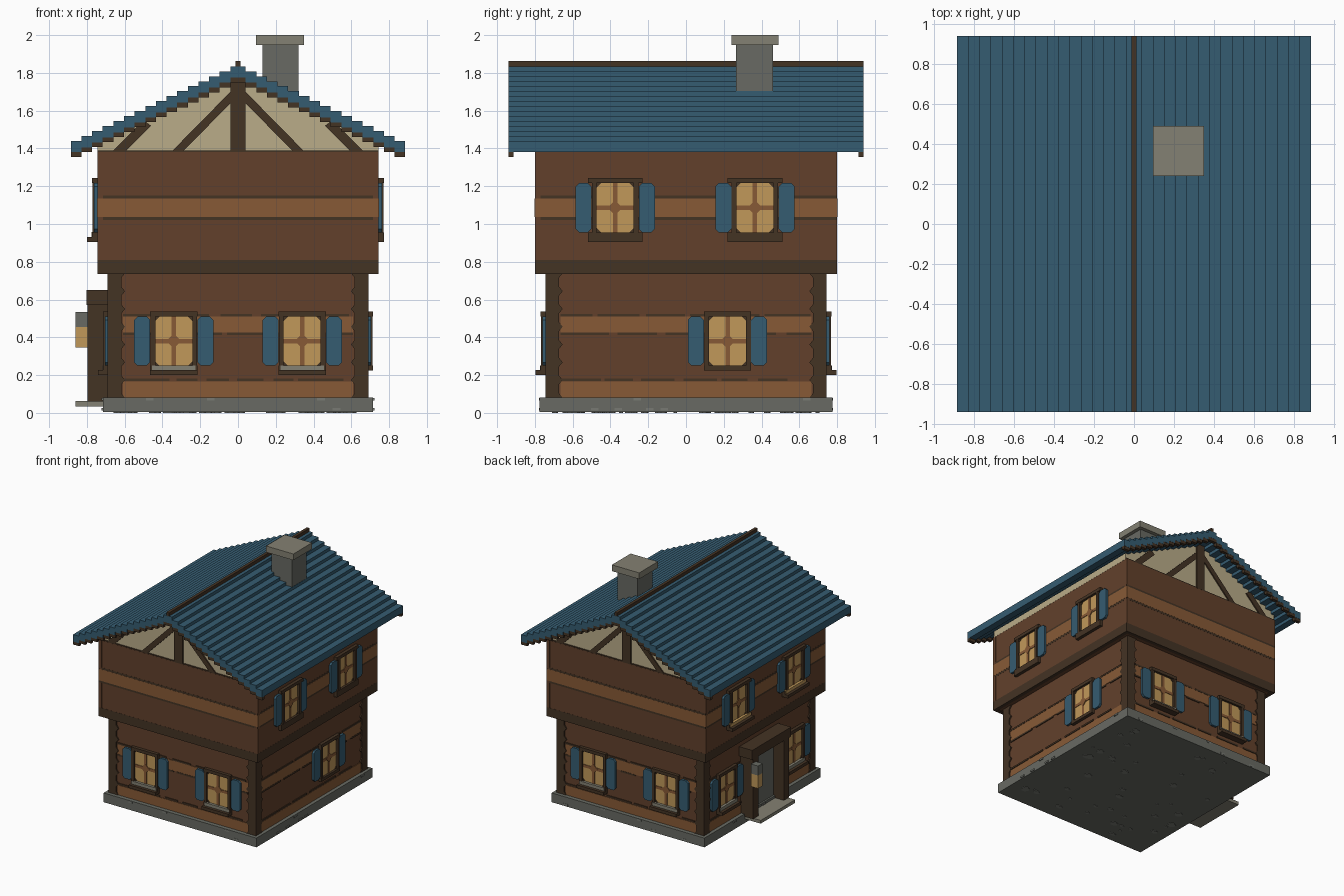
import bpy, bmesh, math, random
from mathutils import Matrix

if "Cube" in bpy.data.objects:
    bpy.data.objects.remove(bpy.data.objects["Cube"])
random.seed(4)


def material(name, *rgb):
    lin = [((c / 255 + 0.055) / 1.055) ** 2.4 for c in rgb] + [1]
    m = bpy.data.materials.new(name)
    m.use_nodes = True
    m.diffuse_color = lin
    m.node_tree.nodes["Principled BSDF"].inputs["Base Color"].default_value = lin
    return m


BROWN = material("brown timber", 98, 64, 43)
TAN = material("light timber", 135, 90, 54)
DARK = material("dark timber", 68, 51, 36)
BLUE = material("blue paint", 53, 92, 113)
CREAM = material("cream plaster", 186, 172, 137)
GLASS = material("warm glass", 193, 153, 90)
STONE = material("grey stone", 104, 106, 99)
PALE = material("pale stone", 132, 129, 115)
FLECK = material("stone fleck", 120, 122, 115)

FRONT, LEFT, BACK, RIGHT = range(4)  # quarter turns; LEFT is +x


def prism(name, mat, pts, d0, d1, side=FRONT):
    """Extrude a (u, z) outline along the outward direction of a side."""
    bm = bmesh.new()
    near = bm.faces.new([bm.verts.new((u, -d0, z)) for u, z in pts])
    ext = bmesh.ops.extrude_face_region(bm, geom=[near])["geom"]
    verts = [g for g in ext if isinstance(g, bmesh.types.BMVert)]
    bmesh.ops.translate(bm, verts=verts, vec=(0, d0 - d1, 0))
    bmesh.ops.recalc_face_normals(bm, faces=bm.faces)
    bm.transform(Matrix.Rotation(side * math.pi / 2, 4, "Z"))
    me = bpy.data.meshes.new(name)
    bm.to_mesh(me)
    bm.free()
    me.materials.append(mat)
    ob = bpy.data.objects.new(name, me)
    bpy.context.collection.objects.link(ob)
    return ob


def box(name, mat, u0, u1, d0, d1, z0, z1, side=FRONT):
    return prism(name, mat, [(u0, z0), (u1, z0), (u1, z1), (u0, z1)], d0, d1, side)


def window(side, d, u, z, upper=False, sill=False):
    """Framed window with cross bars and shutters; z is the glass bottom."""
    top = z + 0.26
    wide = 0.145 if upper else 0.125
    base = z - (0.05 if upper else 0.025)
    mid = (z + top) / 2
    box("window_glass", GLASS, u - .1, u + .1, d, d + .008, z, top, side)
    box("window_bar", TAN, u - .012, u + .012, d, d + .012, z, top, side)
    box("window_crossbar", TAN, u - .1, u + .1, d, d + .012, mid - .012, mid + .012, side)
    diamond = [(u - .04, mid), (u, mid - .04), (u + .04, mid), (u, mid + .04)]
    prism("window_boss", TAN, diamond, d, d + .014, side)
    for s in (-1, 1):
        a, b = sorted((u + s * .098, u + s * .123))
        box("window_jamb", DARK, a, b, d, d + .025, base, top, side)
        a, b = sorted((u + s * .125, u + s * .21))
        c = .018
        lo, hi = z, top
        pts = [(a + c, lo), (b - c, lo), (b, lo + c), (b, hi - c),
               (b - c, hi), (a + c, hi), (a, hi - c), (a, lo + c)]
        prism("shutter", BLUE, pts, d, d + .018, side)
        # rounded corners of the glass
        for zz, k in ((z, 1), (top, -1)):
            corner = [(u + s * .1, zz), (u + s * .075, zz), (u + s * .1, zz + k * .025)]
            prism("window_corner", DARK, corner, d, d + .012, side)
    box("window_lintel", DARK, u - wide, u + wide, d, d + .027, top, top + .027, side)
    box("window_footer", DARK, u - wide, u + wide, d, d + .027, base, z, side)
    if sill:
        lo = base - (0 if upper else .025)
        box("window_sill", DARK, u - wide, u + wide, d, d + .055, lo, lo + .026, side)
        box("sill_planting", GLASS if upper else PALE, u - wide + .01, u + wide - .01,
            d, d + .03, lo + .026, lo + .052, side)


# Stone base with flecks
box("base", STONE, -.715, .715, -.775, .775, .004, .082)
for i in range(45):
    x, y, r = random.uniform(-.65, .65), random.uniform(-.7, .7), random.uniform(.012, .035)
    bpy.ops.mesh.primitive_cylinder_add(vertices=7, radius=r, depth=.005, location=(x, y, .0025))
    fleck = bpy.context.object
    fleck.name = "base_fleck"
    fleck.scale.y = random.uniform(.5, 1)
    fleck.data.materials.append(FLECK)

# Storeys
box("lower_walls", BROWN, -.68, .68, -.735, .735, .08, .74)
box("upper_walls", BROWN, -.74, .74, -.795, .795, .74, 1.38)

for side in range(4):
    along_x = side in (FRONT, BACK)
    half, d = (.69, .745) if along_x else (.745, .69)
    inner = half - .08
    for i in range(6):
        x, z = random.uniform(-half, half), random.choice((.012, .065))
        box("side_fleck", FLECK, x - .02, x + .02, d + .02, d + .032, z, z + .014, side)
    # Lower storey bands and broken dark seams
    for z0, z1 in ((.082, .165), (.425, .51)):
        box("lower_band", TAN, -inner, inner, d - .02, d - .005, z0, z1, side)
    for z in (.168, .412, .51):
        u = -inner
        while u < inner - .1:
            w = random.uniform(.1, .26)
            box("log_seam", DARK, u, min(u + w, inner), d - .02, d - .003, z, z + .014, side)
            u += w + random.uniform(.02, .06)
    # Corner posts with scalloped log ends
    for s in (-1, 1):
        pts = [(s * half, .74), (s * half, .08)]
        for i in range(7):
            z = .08 + i * .094
            pts += [(s * (inner - .012), z), (s * (inner + .008), z + .025),
                    (s * (inner + .008), z + .07)]
        pts.append((s * (inner - .012), .74))
        prism("corner_post", DARK, pts, d - .02, d, side)
    # Upper storey bands
    h, e = half + .055, d + .055
    box("floor_beam", DARK, -h, h, e - .03, e, .735, .81, side)
    box("upper_panel", BROWN, -h, h, e - .03, e - .001, .81, 1.38, side)
    box("upper_band_edge", DARK, -h, h, e - .03, e, 1.022, 1.152, side)
    box("upper_band", TAN, -h, h, e - .03, e + .001, 1.038, 1.136, side)

# Windows
for u in (-.34, .34):
    window(FRONT, .742, u, .25, sill=True)
    window(BACK, .742, u, .25, sill=True)
for u in (-.375, .365):
    window(LEFT, .745, u, .956, upper=True)
    window(RIGHT, .745, u, .956, upper=True, sill=True)
window(LEFT, .687, .22, .25)
for u in (-.45, .45):
    window(RIGHT, .687, u, .25, sill=True)

# Porch, door and lantern
box("door", STONE, -.19, .19, .68, .7, .08, .575, RIGHT)
for s in (-1, 1):
    a, b = sorted((s * .17, s * .24))
    box("porch_post", DARK, a, b, .68, .797, .06, .58, RIGHT)
box("porch_canopy", DARK, -.26, .26, .68, .802, .57, .65, RIGHT)
box("door_step", PALE, -.23, .23, .7, .86, .035, .062, RIGHT)
box("lantern_glass", GLASS, -.265, -.205, .795, .86, .345, .455, RIGHT)
box("lantern_cap", STONE, -.265, -.205, .795, .86, .455, .535, RIGHT)

# Stepped roof
STEPS, DX, DZ = 16, .0563, .0263


def stair(drop):
    right = []
    for k in range(STEPS):
        x, z = .885 - k * DX, 1.44 + k * DZ - drop
        right += [(x, z), (x - DX, z)]
    right.pop()
    return right + [(-x, z) for x, z in reversed(right)]


prism("roof", BLUE, stair(0) + stair(.06)[::-1], -.94, .94)
box("roof_ridge", DARK, -.013, .013, -.94, .94, 1.83, 1.862)

# Gables with timber framing
gable = [(-.745, 1.38), (.745, 1.38), (.745, 1.45), (0, 1.79), (-.745, 1.45)]
prism("gable", CREAM, gable, -.788, .788)
for side in (FRONT, BACK):
    prism("barge_board", DARK, stair(.058) + stair(.085)[::-1], .913, .939, side)
    box("king_post", DARK, -.04, .04, .78, .8, 1.38, 1.78, side)
    box("gable_sill", DARK, -.745, .745, .78, .798, 1.375, 1.388, side)
    for s in (-1, 1):
        long = [(.295, 1.38), (.355, 1.38), (.03, 1.71), (.03, 1.65)]
        short = [(.6, 1.38), (.67, 1.38), (.5, 1.55), (.46, 1.52)]
        for name, pts in (("long_brace", long), ("short_brace", short)):
            prism(name, DARK, [(s * u, z) for u, z in pts], .78, .798, side)

# Chimney
box("chimney", STONE, .13, .32, -.46, -.265, 1.6, 1.95)
box("chimney_cap", PALE, .095, .35, -.49, -.24, 1.947, 2)
